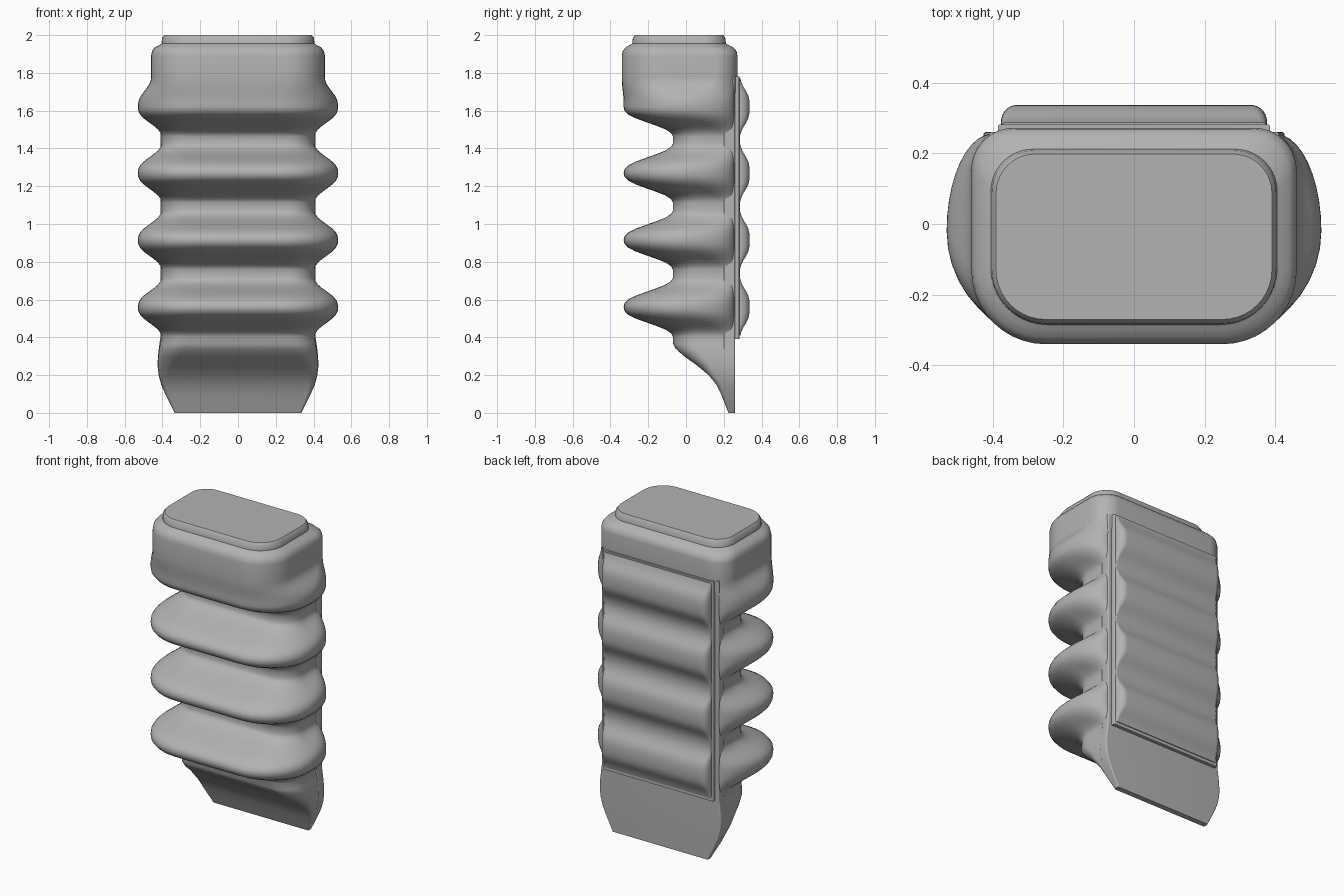
import bpy, bmesh, math

cube = bpy.data.objects.get("Cube")
if cube:
    bpy.data.objects.remove(cube, do_unlink=True)

grey = bpy.data.materials.new("mid_grey")
grey.use_nodes = True
grey.diffuse_color = (0.45, 0.45, 0.45, 1)
grey.node_tree.nodes["Principled BSDF"].inputs["Base Color"].default_value = (0.45, 0.45, 0.45, 1)

CORNER = 10
FINS = [0.56, 0.915, 1.27, 1.62]


def outline(half, front, back, rf, rbx, rby):
    """Rounded rectangle with round front corners and elliptical back corners."""
    points = []
    for sx, sy, rx, ry in ((1, -1, rf, rf), (1, 1, rbx, rby),
                           (-1, 1, rbx, rby), (-1, -1, rf, rf)):
        cx = sx * (half - rx)
        cy = front + ry if sy < 0 else back - ry
        start = {(1, -1): -90, (1, 1): 0, (-1, 1): 90, (-1, -1): 180}[(sx, sy)]
        for i in range(CORNER + 1):
            a = math.radians(start + 90 * i / CORNER)
            points.append((cx + rx * math.cos(a), cy + ry * math.sin(a)))
    return points


def loft(name, sections, angle=40):
    """Skin stacked outlines; each section is (z, half, front, back, rf, rbx, rby)."""
    bm = bmesh.new()
    rings = [[bm.verts.new((x, y, s[0])) for x, y in outline(*s[1:])] for s in sections]
    count = len(rings[0])
    for low, high in zip(rings, rings[1:]):
        for i in range(count):
            j = (i + 1) % count
            bm.faces.new((low[i], low[j], high[j], high[i]))
    bm.faces.new(rings[0][::-1])
    bm.faces.new(rings[-1])
    bmesh.ops.recalc_face_normals(bm, faces=bm.faces)
    mesh = bpy.data.meshes.new(name)
    bm.to_mesh(mesh)
    bm.free()
    mesh.materials.append(grey)
    obj = bpy.data.objects.new(name, mesh)
    bpy.context.collection.objects.link(obj)
    bpy.ops.object.select_all(action='DESELECT')
    obj.select_set(True)
    bpy.context.view_layer.objects.active = obj
    bpy.ops.object.shade_smooth_by_angle(angle=math.radians(angle))
    return obj


def mix(a, b, t):
    return tuple(p + (q - p) * t for p, q in zip(a, b))


# Bellows body: scooped wedge foot, four fins, head and cap
NECK = (0.405, -0.07, 0.255, 0.14, 0.02, 0.06)
FIN = (0.53, -0.33, 0.255, 0.31, 0.13, 0.275)
HEAD = (0.46, -0.34, 0.272, 0.21, 0.12, 0.12)
SWELL = [(0, 1), (0.02, 0.985), (0.04, 0.91), (0.06, 0.76), (0.08, 0.55),
         (0.1, 0.33), (0.12, 0.14), (0.14, 0.03), (0.155, 0)]

body = [(0, 0.335, 0.225, 0.255, 0.01, 0.01, 0.01),
        (0.05, 0.36, 0.205, 0.255, 0.015, 0.01, 0.01),
        (0.1, 0.385, 0.185, 0.255, 0.02, 0.01, 0.01),
        (0.15, 0.405, 0.16, 0.255, 0.03, 0.01, 0.01),
        (0.2, 0.418, 0.12, 0.255, 0.04, 0.01, 0.01),
        (0.25, 0.424, 0.06, 0.255, 0.08, 0.01, 0.01),
        (0.3, 0.422, -0.01, 0.255, 0.11, 0.01, 0.02),
        (0.34, 0.417, -0.055, 0.255, 0.13, 0.01, 0.03),
        (0.365, 0.412, -0.068, 0.255, 0.14, 0.02, 0.05)]
for centre in FINS:
    for dz, t in reversed(SWELL):
        body.append((centre - dz,) + mix(NECK, FIN, t))
    if centre != FINS[-1]:
        for dz, t in SWELL[1:]:
            body.append((centre + dz,) + mix(NECK, FIN, t))
for dz, t in SWELL[1:-1]:
    body.append((FINS[-1] + dz,) + mix(HEAD, FIN, t))
body += [(1.78,) + HEAD, (1.89,) + HEAD,
         (1.915, 0.455, -0.335, 0.268, 0.205, 0.12, 0.12),
         (1.935, 0.44, -0.32, 0.25, 0.19, 0.12, 0.12),
         (1.948, 0.415, -0.298, 0.225, 0.17, 0.12, 0.12),
         (1.955, 0.405, -0.285, 0.212, 0.16, 0.12, 0.12),
         (1.985, 0.402, -0.281, 0.208, 0.15, 0.12, 0.12),
         (2.0, 0.39, -0.27, 0.198, 0.14, 0.11, 0.11)]
loft("bellows_body", body)

# Flat spine along the back, tapering at the foot
loft("back_spine", [(z, half, front, 0.26, 0.008, 0.008, 0.008) for z, half, front in
                    ((0, 0.335, 0.225), (0.05, 0.36, 0.215), (0.1, 0.385, 0.205),
                     (0.15, 0.407, 0.2), (0.2, 0.42, 0.2), (0.25, 0.426, 0.2),
                     (0.3, 0.424, 0.2), (0.35, 0.418, 0.2), (0.41, 0.41, 0.2),
                     (1.78, 0.41, 0.2))])

# Thin backing sheet behind the ribs
loft("grip_backing", [(z, 0.385, 0.24, 0.282, 0.005, 0.008, 0.008) for z in (0.39, 1.78)])

# Ribbed grip, one rounded rib level with each fin
RIB = [(0, 1), (0.035, 0.97), (0.06, 0.86), (0.085, 0.63), (0.105, 0.38),
       (0.13, 0.16), (0.15, 0.04), (0.17, 0)]
grip = []
for centre in FINS:
    for dz, t in [(-d, t) for d, t in reversed(RIB)] + RIB[1:]:
        z = centre + dz
        if 0.39 < z < 1.78:
            grip.append((z, 0.376, 0.25, 0.285 + 0.052 * t, 0.01,
                         0.012 + 0.035 * t, 0.012 + 0.035 * t))
loft("ribbed_grip", grip)
